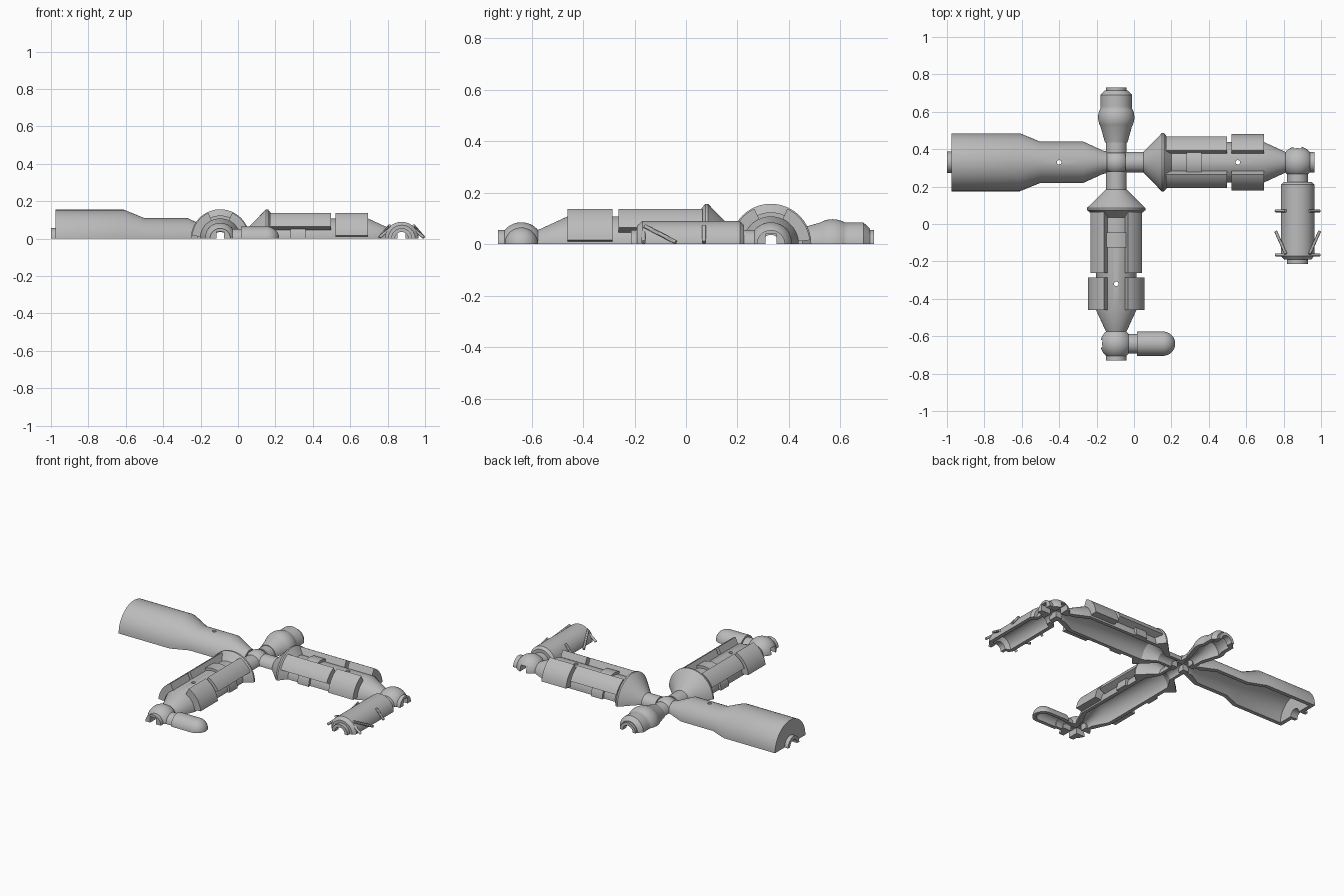
import bpy, bmesh
from math import pi, sin, cos, radians
from mathutils import Matrix, Vector

if "Cube" in bpy.data.objects:
    bpy.data.objects.remove(bpy.data.objects["Cube"])

grey = bpy.data.materials.new("hull grey")
grey.use_nodes = True
grey.diffuse_color = (0.5, 0.5, 0.5, 1)
grey.node_tree.nodes["Principled BSDF"].inputs["Base Color"].default_value = (0.5, 0.5, 0.5, 1)

parts = []


def finish(name, bm, frame):
    bmesh.ops.remove_doubles(bm, verts=bm.verts, dist=1e-5)
    bmesh.ops.recalc_face_normals(bm, faces=bm.faces)
    mesh = bpy.data.meshes.new(name)
    bm.to_mesh(mesh)
    bm.free()
    mesh.materials.append(grey)
    ob = bpy.data.objects.new(name, mesh)
    ob.matrix_world = frame
    bpy.context.collection.objects.link(ob)
    parts.append(ob)
    return ob


def sweep(name, loop, frame, a0=0, a1=180):
    """Turn a closed (distance, radius) loop about the local x axis."""
    bm = bmesh.new()
    n = max(4, round((a1 - a0) / 5))
    rings = []
    for i in range(n + 1):
        a = radians(a0 + (a1 - a0) * i / n)
        rings.append([bm.verts.new((s, r * cos(a), r * sin(a))) for s, r in loop])
    for p, q in zip(rings, rings[1:]):
        for i in range(len(loop)):
            j = (i + 1) % len(loop)
            if loop[i][1] + loop[j][1] > 0:
                bm.faces.new((p[i], p[j], q[j], q[i]))
    bm.faces.new(rings[0])
    bm.faces.new(rings[-1][::-1])
    return finish(name, bm, frame)


def shell(name, outer, inner, frame):
    return sweep(name, outer + inner[::-1], frame)


def panel(name, s0, s1, r0, r1, a0, a1, frame):
    return sweep(name, [(s0, r0), (s1, r0), (s1, r1), (s0, r1)], frame, a0, a1)


def arc(centre, r, a0, a1, n=12):
    """Arc points running forward along the axis."""
    steps = [radians(a0 + (a1 - a0) * i / n) for i in range(n + 1)]
    return [(centre - r * cos(a), r * sin(a)) for a in steps]


def cut(ob, sizes, place=(0, 0, 0), round_hole=False):
    """Subtract boxes or round holes given in the part's own frame."""
    for size in sizes:
        bm = bmesh.new()
        if round_hole:
            bmesh.ops.create_cone(bm, cap_ends=True, segments=16, radius1=size[0],
                                  radius2=size[0], depth=size[2])
        else:
            bmesh.ops.create_cube(bm, size=1, matrix=Matrix.Diagonal((*size, 1)))
        bmesh.ops.translate(bm, verts=bm.verts, vec=place)
        tool = finish("cutter", bm, ob.matrix_world.copy())
        parts.remove(tool)
        mod = ob.modifiers.new("opening", "BOOLEAN")
        mod.operation, mod.solver, mod.object = "DIFFERENCE", "EXACT", tool
        bpy.context.view_layer.update()
        ob.data = bpy.data.meshes.new_from_object(
            ob.evaluated_get(bpy.context.evaluated_depsgraph_get()))
        ob.modifiers.clear()
        bpy.data.objects.remove(tool)


def frame_at(x, y, degrees):
    return Matrix.Translation((x, y, 0)) @ Matrix.Rotation(radians(degrees), 4, "Z")


CORRIDOR = [(0.4, 0.042, 0.078), (0.042, 0.4, 0.078)]
HOLE = [(0.012, 0.012, 0.4)]
HX, HY = -0.095, 0.33
BORE = 0.036

# Central hub with crossing corridors
hub = sweep("central_hub", arc(0, 0.068, 0, 180, 20), frame_at(HX, HY, 0))
cut(hub, CORRIDOR)

# Large stepped module on the right
f = frame_at(HX, HY, 180)
ob = shell("stepped_module",
           [(0.05, 0.058), (0.07, 0.062), (0.175, 0.11), (0.405, 0.11), (0.515, 0.155),
            (0.88, 0.155), (0.88, 0.057), (0.905, 0.057)],
           [(0.05, BORE), (0.1, BORE), (0.185, 0.085), (0.41, 0.085), (0.52, 0.13),
            (0.855, 0.13), (0.855, BORE), (0.905, BORE)], f)
cut(ob, HOLE, (0.305, 0, 0.2), True)

# Bulged module at the back
f = frame_at(HX, HY, 90)
shell("bulged_module",
      [(0.05, 0.056), (0.105, 0.056), (0.105, 0.06)] + arc(0.24, 0.097, 60, 120)
      + [(0.30, 0.084), (0.36, 0.084), (0.385, 0.06), (0.385, 0.055), (0.40, 0.055)],
      [(0.05, BORE), (0.125, BORE), (0.2, 0.06), (0.24, 0.073), (0.28, 0.06),
       (0.35, 0.06), (0.36, BORE), (0.40, BORE)], f)


def panelled_arm(label, angle):
    """Flared module with armour panels, ending in a round docking node."""
    f = frame_at(HX, HY, angle)
    body = shell(label + "_arm_body",
                 [(0.05, 0.055), (0.145, 0.055), (0.245, 0.157), (0.255, 0.157), (0.295, 0.108),
                  (0.79, 0.108), (0.912, 0.052)],
                 [(0.05, BORE), (0.16, BORE), (0.24, 0.085), (0.775, 0.085),
                  (0.87, BORE), (0.912, BORE)], f)
    cut(body, HOLE, (0.65, 0, 0.2), True)
    for side, turn in (("a", 0), ("b", 90)):
        panel(f"{label}_inner_panel_{side}", 0.265, 0.593, 0.105, 0.152, 25 + turn, 65 + turn, f)
    panel(label + "_outer_panel_a", 0.615, 0.79, 0.105, 0.152, 6, 65, f)
    panel(label + "_outer_panel_b", 0.615, 0.79, 0.105, 0.152, 115, 174, f)
    for tag, a0, a1 in (("a", 0, 25), ("top", 65, 115), ("b", 155, 180)):
        panel(f"{label}_slot_block_{tag}", 0.375, 0.455, 0.105, 0.124, a0, a1, f)
    node = sweep(label + "_docking_node",
                 [(-0.065, 0)] + arc(0, 0.085, 40, 140, 20)
                 + [(0.07, 0.055), (0.09, 0.055), (0.09, 0)], f @ Matrix.Translation((0.97, 0, 0)))
    cut(node, CORRIDOR)


panelled_arm("left", 0)
panelled_arm("front", -90)

# Rounded pod beside the front node
f = frame_at(HX, HY - 0.97, 0)
shell("rounded_pod",
      [(0.06, 0.053), (0.11, 0.053), (0.11, 0.065)] + arc(0.25, 0.065, 90, 180),
      [(0.06, BORE), (0.125, BORE), (0.125, 0.042)] + arc(0.25, 0.042, 90, 180), f)

# Pod hanging from the left node
PX = HX + 0.97
f = frame_at(PX, HY, -90)
shell("strutted_pod",
      [(0.06, 0.056), (0.105, 0.056), (0.105, 0.075), (0.12, 0.09), (0.5, 0.09),
       (0.52, 0.072), (0.52, 0.056), (0.543, 0.056)],
      [(0.06, BORE), (0.125, BORE), (0.14, 0.066), (0.49, 0.066), (0.505, BORE),
       (0.543, BORE)], f)


# Struts along both sides of the pod
def rod(name, p, q, r=0.008):
    p, q = Vector(p), Vector(q)
    d = q - p
    bm = bmesh.new()
    bmesh.ops.create_cone(bm, cap_ends=True, segments=12, radius1=r, radius2=r, depth=d.length)
    turn = d.to_track_quat("Z", "Y").to_matrix().to_4x4()
    finish(name, bm, Matrix.Translation((p + q) / 2) @ turn)


for side, k in (("left", 1), ("right", -1)):
    for tag, y0, y1, z in (("upright", 0.07, 0.07, 0.07), ("slanted", -0.16, -0.04, 0.07),
                           ("end", -0.165, -0.165, 0.05)):
        rod(f"{side}_{tag}_strut", (PX + k * 0.064, y0, z), (PX + k * 0.117, y1, 0.008))

# Smooth the curved surfaces and keep the edges crisp
bpy.ops.object.select_all(action="DESELECT")
for ob in parts:
    ob.select_set(True)
bpy.context.view_layer.objects.active = parts[0]
bpy.ops.object.shade_smooth_by_angle(angle=radians(30))
